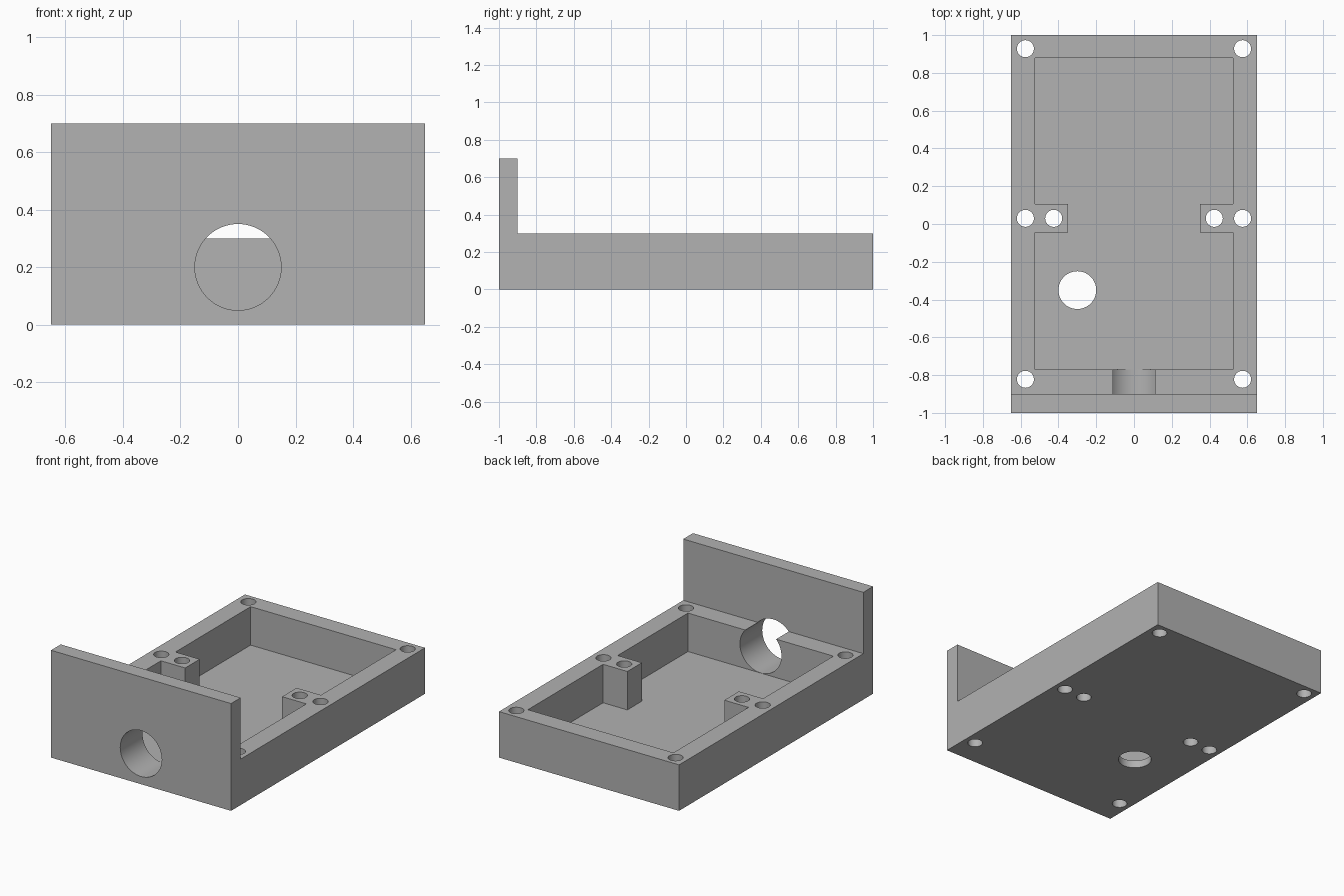
import bpy
import bmesh
from mathutils import Matrix, Vector

cube = bpy.data.objects.get("Cube")
if cube:
    bpy.data.objects.remove(cube, do_unlink=True)

# Single flat grey
grey = bpy.data.materials.new("plain_grey")
grey.use_nodes = True
colour = (0.445, 0.445, 0.445, 1)
grey.diffuse_color = colour
grey.node_tree.nodes["Principled BSDF"].inputs["Base Color"].default_value = colour


def make_object(name, bm):
    bmesh.ops.recalc_face_normals(bm, faces=bm.faces)
    mesh = bpy.data.meshes.new(name)
    bm.to_mesh(mesh)
    bm.free()
    mesh.materials.append(grey)
    obj = bpy.data.objects.new(name, mesh)
    bpy.context.collection.objects.link(obj)
    return obj


def extrude_outline(bm, points, direction):
    face = bm.faces.new([bm.verts.new(p) for p in points])
    result = bmesh.ops.extrude_face_region(bm, geom=[face], use_keep_orig=True)
    moved = [g for g in result["geom"] if isinstance(g, bmesh.types.BMVert)]
    bmesh.ops.translate(bm, verts=moved, vec=Vector(direction))


def add_cylinder(bm, centre, radius, depth, rotation=Matrix()):
    bmesh.ops.create_cone(bm, cap_ends=True, segments=64, radius1=radius,
                          radius2=radius, depth=depth,
                          matrix=Matrix.Translation(centre) @ rotation)


HALF_W, BASE_H, PLATE_H, FLOOR = 0.65, 0.3, 0.7, 0.049

# Base block and upright front plate, from one side profile
bm = bmesh.new()
profile = [(-1, 0), (1, 0), (1, BASE_H), (-0.9, BASE_H), (-0.9, PLATE_H), (-1, PLATE_H)]
extrude_outline(bm, [(-HALF_W, y, z) for y, z in profile], (2 * HALF_W, 0, 0))
tray = make_object("tray_with_front_plate", bm)

# Pocket, notched on both sides to leave the screw bosses standing
bm = bmesh.new()
half = [(0.525, -0.77), (0.525, -0.045), (0.35, -0.045),
        (0.35, 0.105), (0.525, 0.105), (0.525, 0.88)]
outline = half + [(-x, y) for x, y in reversed(half)]
extrude_outline(bm, [(x, y, FLOOR) for x, y in outline], (0, 0, 0.5))
pocket = make_object("pocket_cutter", bm)

# Vertical screw holes and the larger floor hole
bm = bmesh.new()
for side in (-1, 1):
    for x, y in [(0.575, 0.928), (0.575, 0.03), (0.425, 0.03), (0.575, -0.822)]:
        add_cylinder(bm, (side * x, y, 0.2), 0.045, 1)
add_cylinder(bm, (-0.3, -0.35, 0.2), 0.1, 1)
holes = make_object("hole_cutter", bm)

# Round opening through the front plate and wall
bm = bmesh.new()
add_cylinder(bm, (0, -0.85, 0.2), 0.15, 0.5, Matrix.Rotation(1.5707963, 4, "X"))
opening = make_object("front_opening_cutter", bm)

# Cut everything, then discard the cutters
bpy.ops.object.select_all(action="DESELECT")
tray.select_set(True)
bpy.context.view_layer.objects.active = tray
for cutter in (pocket, holes, opening):
    cutter.hide_render = True
    mod = tray.modifiers.new(cutter.name, "BOOLEAN")
    mod.operation = "DIFFERENCE"
    mod.solver = "EXACT"
    mod.object = cutter
    bpy.ops.object.modifier_apply(modifier=mod.name)
    bpy.data.objects.remove(cutter, do_unlink=True)

bpy.ops.object.shade_smooth_by_angle(angle=0.5)
